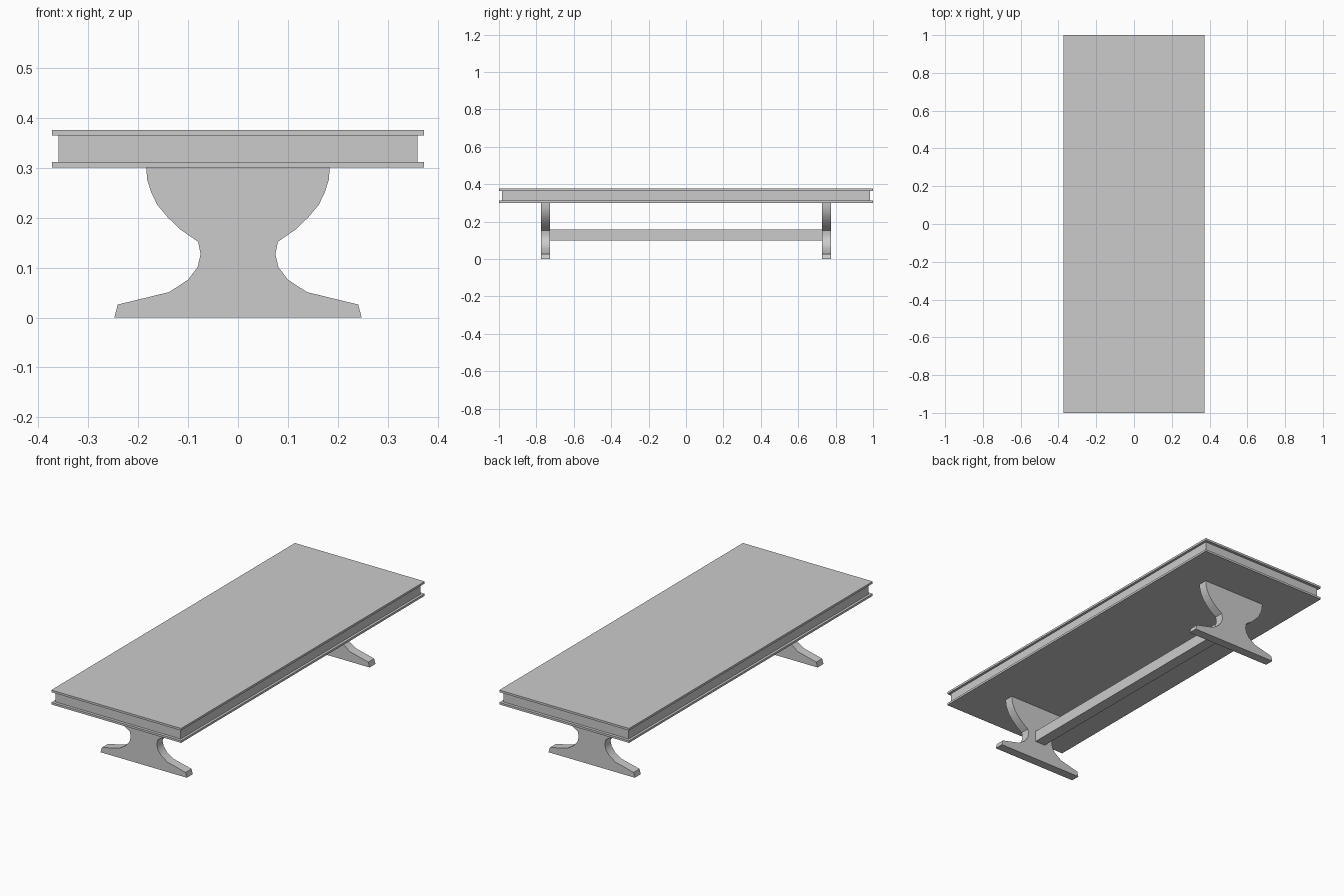
import bpy, bmesh, math

if "Cube" in bpy.data.objects:
    bpy.data.objects.remove(bpy.data.objects["Cube"])


def box(name, size, z_low, z_high):
    """Box centred on x = y = 0 between two heights."""
    bm = bmesh.new()
    bmesh.ops.create_cube(bm, size=1)
    for v in bm.verts:
        v.co = (v.co.x * size[0], v.co.y * size[1],
                z_low + (v.co.z + 0.5) * (z_high - z_low))
    return finish(name, bm)


def finish(name, bm):
    bmesh.ops.recalc_face_normals(bm, faces=bm.faces)
    mesh = bpy.data.meshes.new(name)
    bm.to_mesh(mesh)
    bm.free()
    ob = bpy.data.objects.new(name, mesh)
    bpy.context.collection.objects.link(ob)
    return ob


def pedestal(name, half_profile, y_low, y_high):
    """Symmetric flat plate extruded along y."""
    outline = half_profile + [(-x, z) for x, z in reversed(half_profile)]
    bm = bmesh.new()
    face = bm.faces.new([bm.verts.new((x, y_low, z)) for x, z in outline])
    ext = bmesh.ops.extrude_face_region(bm, geom=[face], use_keep_orig=True)
    verts = [g for g in ext["geom"] if isinstance(g, bmesh.types.BMVert)]
    bmesh.ops.translate(bm, verts=verts, vec=(0, y_high - y_low, 0))
    ob = finish(name, bm)
    bpy.ops.object.select_all(action='DESELECT')
    ob.select_set(True)
    bpy.context.view_layer.objects.active = ob
    bpy.ops.object.shade_smooth_by_angle(angle=math.radians(30))
    return ob


# Table top: two thin boards with a recessed apron between them
box("top_board", (0.746, 2.0), 0.365, 0.376)
box("apron", (0.72, 1.97), 0.312, 0.365)
box("bottom_board", (0.746, 2.0), 0.301, 0.312)

# Right half of the curved pedestal outline, foot to top
profile = [(0.248, 0), (0.241, 0.026), (0.138, 0.051), (0.10, 0.076),
           (0.081, 0.101), (0.075, 0.127), (0.08, 0.152), (0.115, 0.176),
           (0.141, 0.201), (0.162, 0.226), (0.174, 0.251), (0.182, 0.276),
           (0.184, 0.301)]
pedestal("front_leg", profile, -0.774, -0.726)
pedestal("back_leg", profile, 0.726, 0.774)

# Stretcher bar joining the legs
box("stretcher", (0.06, 1.452), 0.099, 0.157)
